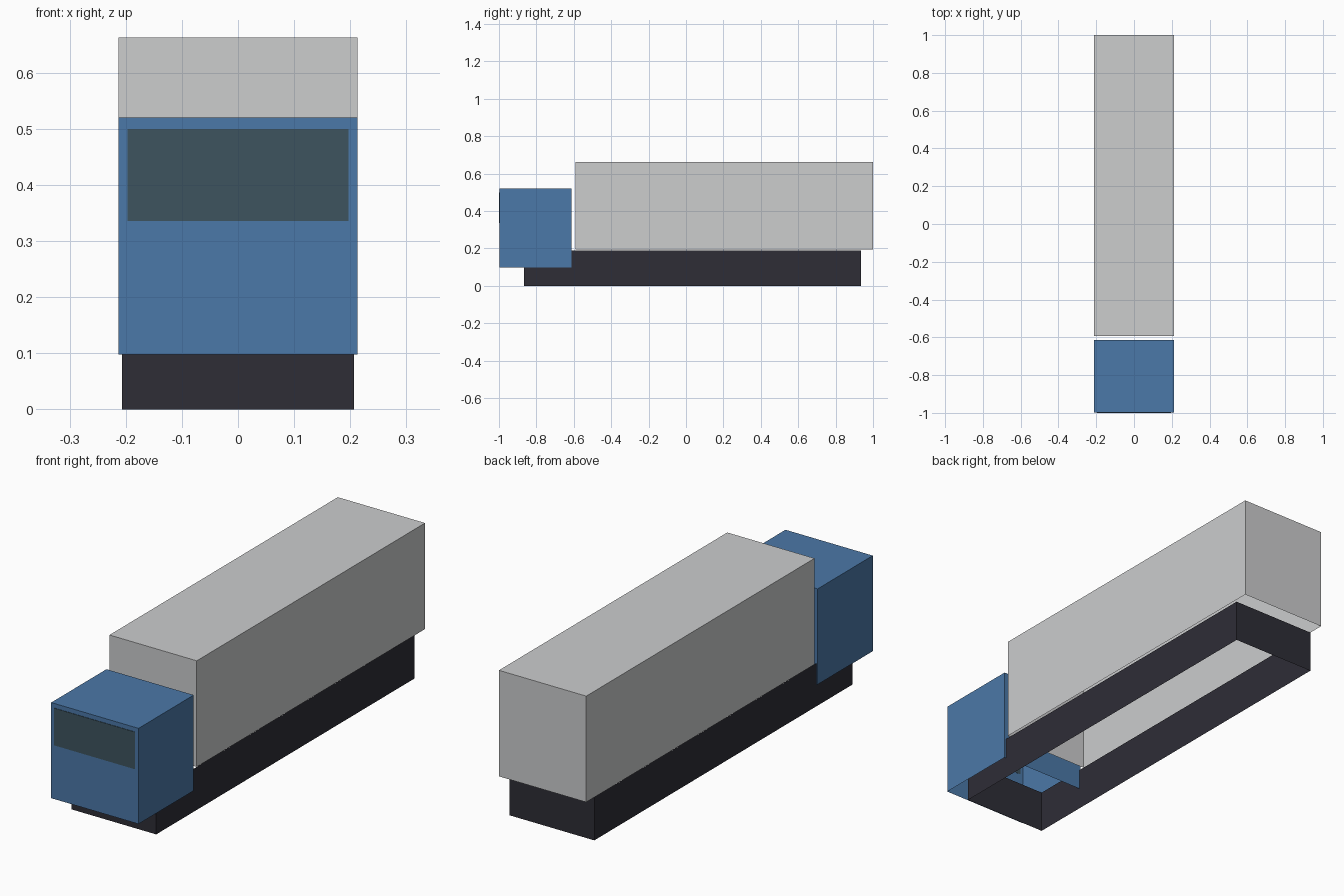
import bpy
import bmesh

cube = bpy.data.objects.get("Cube")
if cube:
    bpy.data.objects.remove(cube, do_unlink=True)


def srgb(hex_code):
    """Convert a hex colour to linear RGBA."""
    parts = [int(hex_code[i:i + 2], 16) / 255 for i in (0, 2, 4)]
    return [c / 12.92 if c <= 0.04045 else ((c + 0.055) / 1.055) ** 2.4
            for c in parts] + [1]


def material(name, hex_code):
    mat = bpy.data.materials.new(name)
    mat.use_nodes = True
    mat.diffuse_color = srgb(hex_code)
    bsdf = mat.node_tree.nodes["Principled BSDF"]
    bsdf.inputs["Base Color"].default_value = srgb(hex_code)
    return mat


def shell(name, mat, x, y, z, open_sides):
    """Thin-walled box spanning the x, y, z ranges, without the faces
    that point along the open z directions."""
    bm = bmesh.new()
    bmesh.ops.create_cube(bm, size=1)
    bm.normal_update()
    missing = [f for f in bm.faces if round(f.normal.z) in open_sides]
    bmesh.ops.delete(bm, geom=missing, context='FACES')
    for v in bm.verts:
        for axis, (low, high) in enumerate((x, y, z)):
            v.co[axis] = low if v.co[axis] < 0 else high
    mesh = bpy.data.meshes.new(name)
    bm.to_mesh(mesh)
    bm.free()
    mesh.materials.append(mat)
    obj = bpy.data.objects.new(name, mesh)
    bpy.context.collection.objects.link(obj)
    return obj


blue = material("cab blue", "4B78A8")
grey = material("cargo light grey", "CCCDCE")
dark = material("chassis charcoal", "2E2D36")
glass = material("windscreen dark teal", "3D535E")

BODY = (-0.213, 0.213)

# Chassis skirt: four walls, open above and below
shell("chassis", dark, (-0.207, 0.207), (-0.866, 0.935), (0, 0.19), (-1, 1))

# Cab and cargo box: open underneath
shell("cab", blue, BODY, (-0.998, -0.613), (0.098, 0.52), (-1,))
shell("cargo_box", grey, BODY, (-0.592, 1), (0.195, 0.663), (-1,))

# Windscreen plate on the cab front
shell("windscreen", glass, (-0.197, 0.197), (-1, -0.997), (0.336, 0.5), ())
